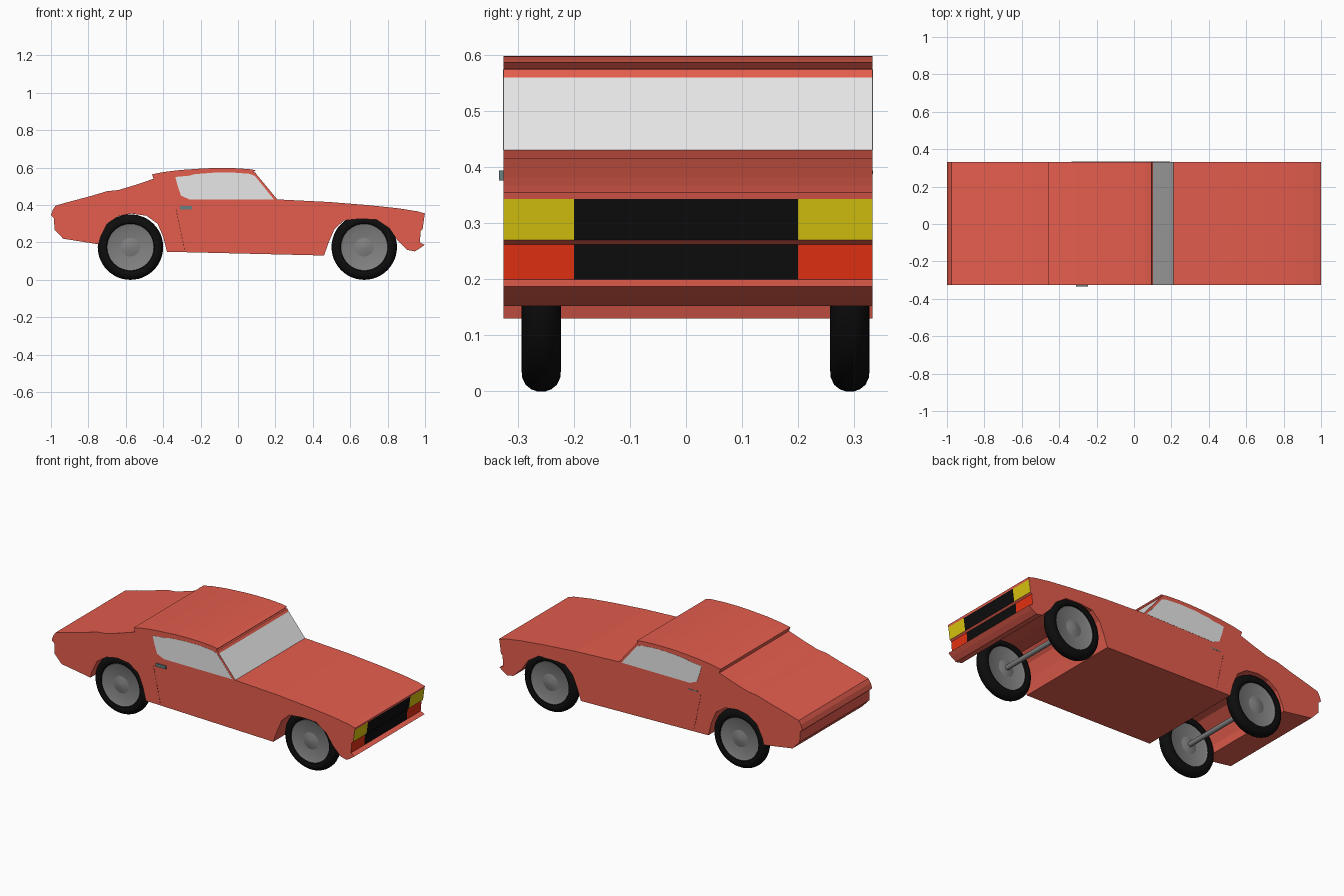
import bpy, bmesh, math
from mathutils import Vector

cube = bpy.data.objects.get("Cube")
if cube:
    bpy.data.objects.remove(cube, do_unlink=True)


def material(name, r, g, b):
    m = bpy.data.materials.new(name)
    m.use_nodes = True
    m.diffuse_color = (r, g, b, 1)
    node = next(n for n in m.node_tree.nodes if n.type == 'BSDF_PRINCIPLED')
    node.inputs["Base Color"].default_value = (r, g, b, 1)
    return m


RED = material("body red", 0.78, 0.11, 0.075)
GLASS = material("window grey", 0.8, 0.8, 0.8)
BLACK = material("rubber black", 0.004, 0.004, 0.004)
YELLOW = material("headlamp yellow", 0.70, 0.56, 0.005)
LAMP = material("lower lamp red", 0.78, 0.03, 0.006)
METAL = material("wheel grey", 0.22, 0.22, 0.22)
CHROME = material("handle grey", 0.14, 0.21, 0.21)
SEAM = material("seam dark red", 0.12, 0.02, 0.015)


def finish(name, bm, mats):
    bmesh.ops.recalc_face_normals(bm, faces=bm.faces)
    mesh = bpy.data.meshes.new(name)
    bm.to_mesh(mesh)
    bm.free()
    for m in mats:
        mesh.materials.append(m)
    ob = bpy.data.objects.new(name, mesh)
    bpy.context.collection.objects.link(ob)
    return ob


def extrude_profile(name, points, ys, mats, rule=None):
    """Sweep a closed x-z outline through the y stations."""
    bm = bmesh.new()
    rings = [[bm.verts.new((x, y, z)) for x, z in points] for y in ys]
    n = len(points)
    for a, b in zip(rings, rings[1:]):
        for i in range(n):
            j = (i + 1) % n
            f = bm.faces.new((a[i], a[j], b[j], b[i]))
            if rule:
                f.material_index = rule(f.calc_center_median())
    bm.faces.new(rings[0])
    bm.faces.new(rings[-1])
    return finish(name, bm, mats)


def lathe(name, points, centre, mat, closed=False, steps=48):
    """Spin (y offset, radius) points about the wheel axis."""
    bm = bmesh.new()
    vs = [bm.verts.new((0, y, r)) for y, r in points]
    pairs = list(zip(vs, vs[1:])) + ([(vs[-1], vs[0])] if closed else [])
    edges = [bm.edges.new(p) for p in pairs]
    bmesh.ops.spin(bm, geom=vs + edges, cent=(0, 0, 0), axis=(0, 1, 0),
                   angle=math.tau, steps=steps)
    bmesh.ops.remove_doubles(bm, verts=bm.verts, dist=0.0002)
    ob = finish(name, bm, [mat])
    ob.location = Vector(centre)
    for p in ob.data.polygons:
        p.use_smooth = True
    bpy.context.view_layer.objects.active = ob
    ob.select_set(True)
    bpy.ops.object.shade_smooth_by_angle(angle=math.radians(35))
    ob.select_set(False)
    return ob


# Body outline: nose, bonnet, windscreen, roof, tail, arches and sill
RIGHT, LEFT = -0.325, 0.332
nose = [(0.972, 0.20), (0.977, 0.262), (0.987, 0.27), (0.997, 0.343), (1.0, 0.355)]
bonnet = [(0.96, 0.366), (0.86, 0.382), (0.70, 0.399), (0.49, 0.416), (0.21, 0.43)]
roof = [(0.102, 0.56), (0.092, 0.574), (0.083, 0.576), (0.093, 0.586), (0.06, 0.592),
        (-0.02, 0.597), (-0.10, 0.598), (-0.18, 0.596), (-0.31, 0.587), (-0.40, 0.576),
        (-0.46, 0.564), (-0.452, 0.54)]
tail = [(-0.55, 0.507), (-0.64, 0.48), (-0.70, 0.474), (-0.79, 0.447), (-0.90, 0.418),
        (-0.975, 0.397), (-0.99, 0.375), (-1.0, 0.345), (-0.983, 0.33), (-0.982, 0.27),
        (-0.935, 0.22), (-0.745, 0.19)]
rear_arch = [(-0.735, 0.23), (-0.70, 0.30), (-0.64, 0.34), (-0.57, 0.354), (-0.49, 0.343),
             (-0.43, 0.30), (-0.40, 0.23), (-0.38, 0.15)]
front_arch = [(0.46, 0.13), (0.485, 0.20), (0.515, 0.27), (0.565, 0.317), (0.65, 0.326),
              (0.74, 0.322), (0.81, 0.275), (0.85, 0.215)]
bumper = [(0.905, 0.16), (0.945, 0.152), (0.975, 0.17), (0.997, 0.187)]


def body_colour(c):
    if 0.12 < c.x < 0.18 and 0.45 < c.z < 0.54:
        return 1
    if c.x > 0.97 and 0.22 < c.z < 0.32 and not 0.262 < c.z < 0.27:
        if abs(c.y) < 0.1:
            return 2
        return 3 if c.z > 0.27 else 4
    return 0


extrude_profile("body", nose + bonnet + roof + tail + rear_arch + front_arch + bumper,
                (RIGHT, -0.2, 0.2, LEFT), [RED, GLASS, BLACK, YELLOW, LAMP], body_colour)

# Side windows and door seams, as thin plates on both flanks
window = [(0.192, 0.43), (0.09, 0.556), (0.06, 0.567), (-0.03, 0.574), (-0.13, 0.573),
          (-0.23, 0.565), (-0.26, 0.557), (-0.335, 0.55), (-0.322, 0.50), (-0.305, 0.45),
          (-0.26, 0.43)]
for side, y, out in (("right", RIGHT, -1), ("left", LEFT, 1)):
    extrude_profile(side + "_window", window, (y - 0.004 * out, y + 0.001 * out), [GLASS])
    for k in range(12):
        t = k / 12
        x, z = -0.333 + 0.047 * t, 0.375 - 0.22 * t
        dash = [(x, z), (x + 0.004, z), (x + 0.006, z - 0.01), (x + 0.002, z - 0.01)]
        extrude_profile(side + "_door_seam", dash, (y - 0.002 * out, y + 0.0006 * out), [SEAM])

# Door handles: the right one stands proud, the left one is nearly flush
grip = [(-0.31, 0.376), (-0.245, 0.376), (-0.245, 0.394), (-0.31, 0.394)]
extrude_profile("right_door_handle", grip, (RIGHT + 0.004, RIGHT - 0.008), [CHROME])
flush = [(-0.31, 0.388), (-0.245, 0.388), (-0.245, 0.394), (-0.31, 0.394)]
extrude_profile("left_door_handle", flush, (LEFT - 0.004, LEFT + 0.001), [CHROME])

# Wheels: tyre, rim disc, hub cap, and one axle per pair
half_tyre = [(0.024, 0.124), (0.031, 0.128), (0.035, 0.138), (0.034, 0.15),
             (0.028, 0.163), (0.018, 0.171), (0.007, 0.175)]
tyre = half_tyre + [(-y, r) for y, r in reversed(half_tyre)]
rim = [(-0.02, 0), (-0.02, 0.115), (-0.026, 0.126), (0.026, 0.126), (0.02, 0.115), (0.02, 0)]
hub = [(-0.03, 0), (-0.03, 0.012), (-0.02, 0.05), (0.02, 0.05), (0.03, 0.012), (0.03, 0)]
for end, x in (("rear", -0.575), ("front", 0.675)):
    for side, y in (("right", -0.258), ("left", 0.292)):
        centre = (x, y, 0.175)
        lathe(f"{end}_{side}_tyre", tyre, centre, BLACK, closed=True)
        lathe(f"{end}_{side}_rim", rim, centre, METAL)
        lathe(f"{end}_{side}_hub", hub, centre, METAL)
    lathe(end + "_axle", [(-0.27, 0), (-0.27, 0.014), (0.27, 0.014), (0.27, 0)],
          (x, 0.017, 0.175), METAL, steps=16)
